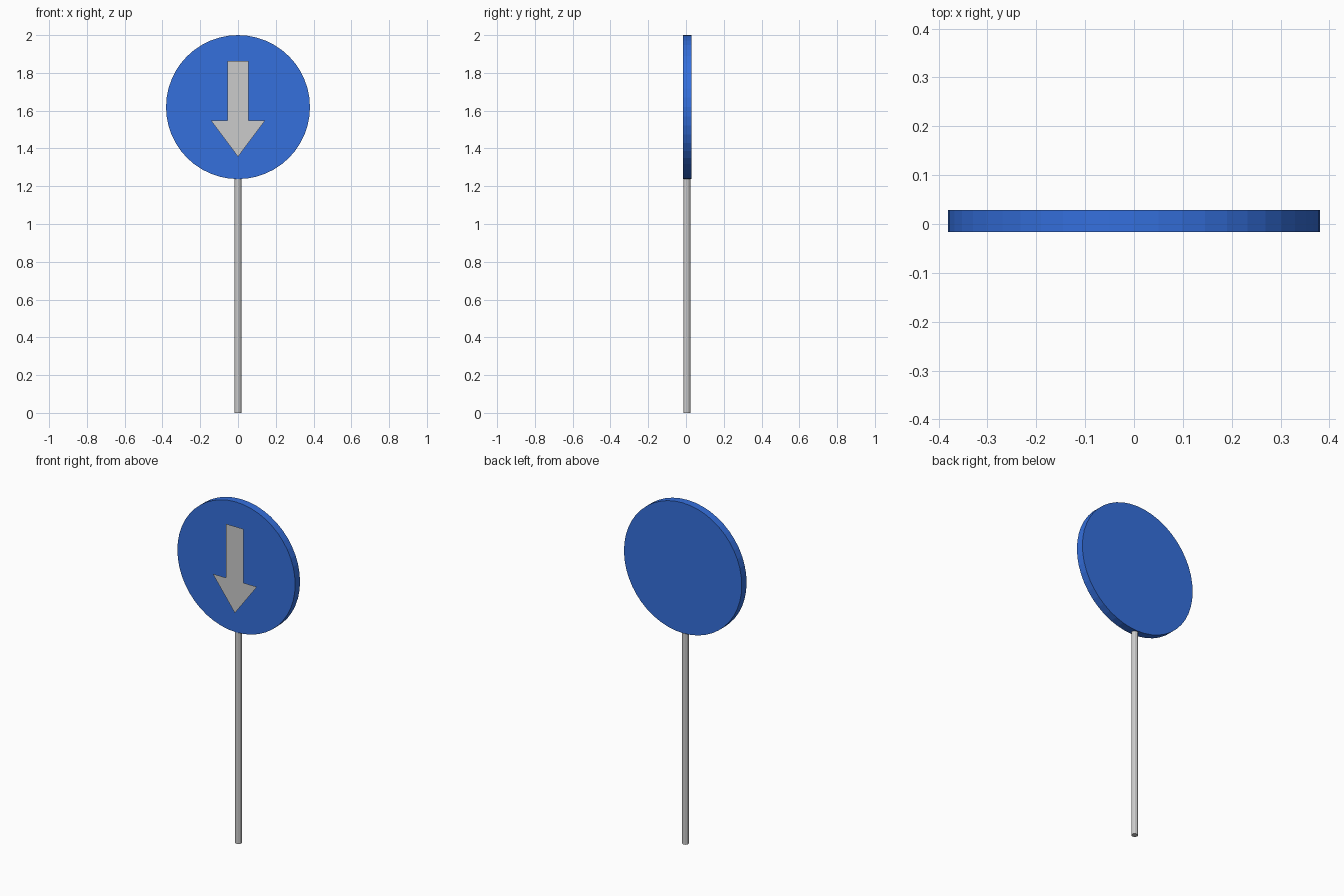
import bpy
from math import pi

if "Cube" in bpy.data.objects:
    bpy.data.objects.remove(bpy.data.objects["Cube"])

DISC_Z, DISC_R = 1.62, 0.381


def cylinder(name, sides, radius, depth, location, rotation=(0, 0, 0)):
    bpy.ops.mesh.primitive_cylinder_add(vertices=sides, radius=radius, depth=depth,
                                        location=location, rotation=rotation)
    obj = bpy.context.object
    obj.name = name
    return obj


# Post, ending just inside the disc
POST_TOP = 1.30
cylinder("post", 12, 0.018, POST_TOP, (0, 0.005, POST_TOP / 2))

# Round blue sign plate
plate = cylinder("sign_plate", 48, DISC_R, 0.045, (0, 0.0065, 2 - DISC_R), (pi / 2, 0, 0))
blue = bpy.data.materials.new("sign_blue")
blue.diffuse_color = (0.035, 0.16, 0.72, 1)
blue.use_nodes = True
blue.node_tree.nodes["Principled BSDF"].inputs["Base Color"].default_value = blue.diffuse_color
plate.data.materials.append(blue)

# Thin downward arrow, a flat decal just ahead of the plate
right = [(0.143, 1.547), (0.056, 1.547), (0.056, 1.862)]
outline = [(0, 1.356)] + right + [(-x, z) for x, z in reversed(right)]
mesh = bpy.data.meshes.new("arrow")
mesh.from_pydata([(x, -0.029, z) for x, z in outline], [], [range(len(outline))])
arrow = bpy.data.objects.new("arrow", mesh)
bpy.context.collection.objects.link(arrow)
